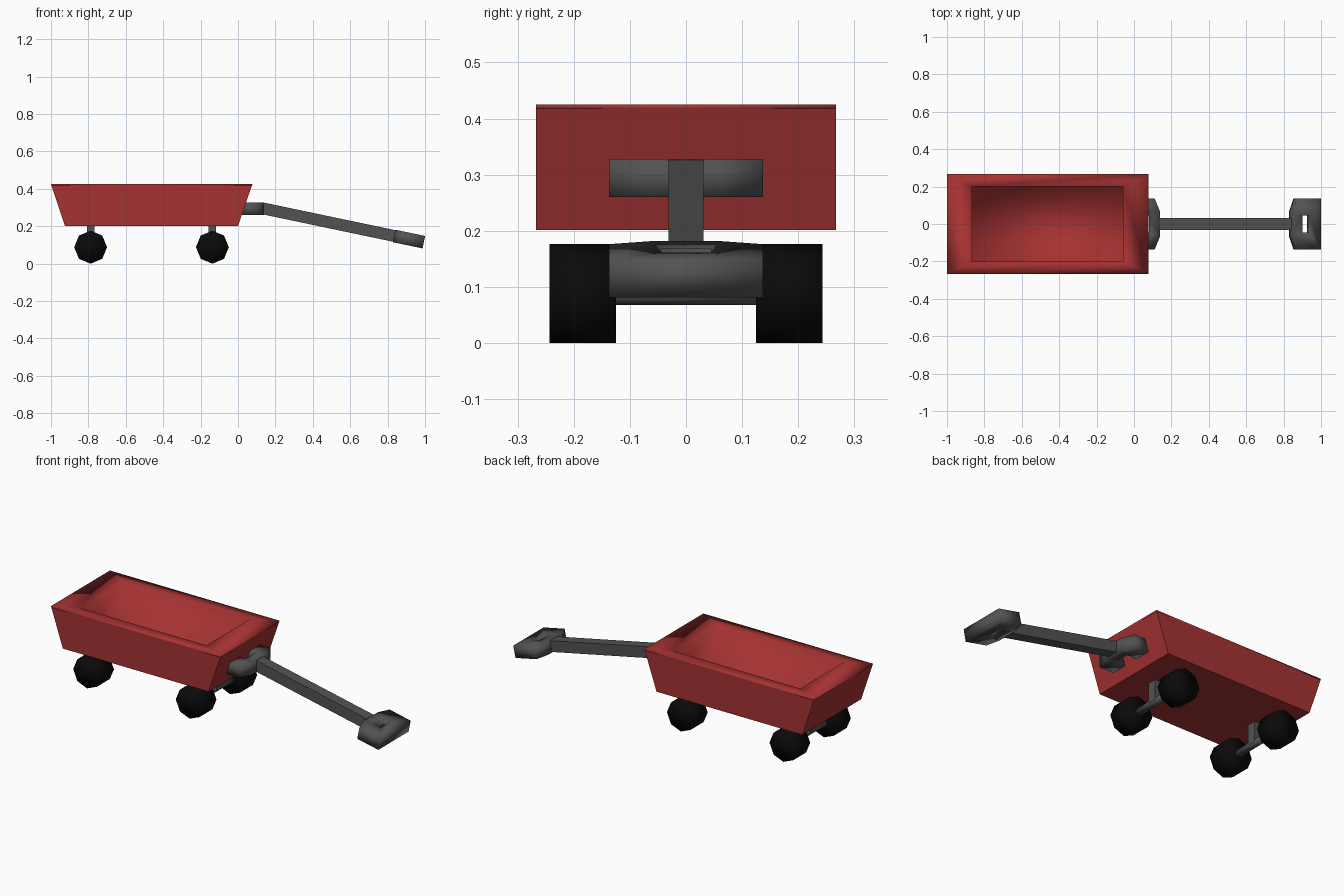
import bpy, bmesh, math
from mathutils import Vector

if "Cube" in bpy.data.objects:
    bpy.data.objects.remove(bpy.data.objects["Cube"])

def material(name, rgb):
    m = bpy.data.materials.new(name)
    m.diffuse_color = (*rgb, 1)
    m.use_nodes = True
    m.node_tree.nodes["Principled BSDF"].inputs["Base Color"].default_value = m.diffuse_color
    return m

RED = material("red paint", (0.38, 0.032, 0.032))
GREY = material("grey metal", (0.085, 0.085, 0.085))
BLACK = material("black rubber", (0.003, 0.003, 0.003))
TILT = math.atan2(0.148, 0.705)   # downward slope of the pull handle


def smooth(ob, degrees):
    bpy.ops.object.select_all(action='DESELECT')
    ob.select_set(True)
    bpy.context.view_layer.objects.active = ob
    bpy.ops.object.shade_smooth_by_angle(angle=math.radians(degrees))


def box(name, loc, size, mat, tilt=0):
    bpy.ops.mesh.primitive_cube_add(size=1, location=loc, rotation=(0, tilt, 0))
    ob = bpy.context.object
    ob.name = name
    ob.scale = size
    ob.data.materials.append(mat)
    return ob


def cylinder(name, loc, radius, depth, sides, mat):
    bpy.ops.mesh.primitive_cylinder_add(vertices=sides, radius=radius, depth=depth,
                                        location=loc, rotation=(math.pi / 2, 0, 0))
    ob = bpy.context.object
    ob.name = name
    ob.data.materials.append(mat)
    smooth(ob, 100)
    return ob


def plate(name, loops, thickness, loc, tilt=0):
    """Flat outline (with optional holes) extruded to a solid plate."""
    cu = bpy.data.curves.new(name, 'CURVE')
    cu.dimensions, cu.fill_mode, cu.extrude = '2D', 'BOTH', thickness / 2
    for pts in loops:
        s = cu.splines.new('POLY')
        s.points.add(len(pts) - 1)
        for p, (x, y) in zip(s.points, pts):
            p.co = (x, y, 0, 1)
        s.use_cyclic_u = True
    cu.materials.append(GREY)
    ob = bpy.data.objects.new(name, cu)
    bpy.context.collection.objects.link(ob)
    ob.location, ob.rotation_euler = loc, (0, tilt, 0)
    bpy.ops.object.select_all(action='DESELECT')
    ob.select_set(True)
    bpy.context.view_layer.objects.active = ob
    bpy.ops.object.convert(target='MESH')
    ob = bpy.context.object
    bm = bmesh.new()
    bm.from_mesh(ob.data)
    bmesh.ops.remove_doubles(bm, verts=bm.verts, dist=1e-4)
    bmesh.ops.recalc_face_normals(bm, faces=bm.faces)
    bm.to_mesh(ob.data)
    bm.free()
    smooth(ob, 100)
    return ob


# Tub: stacked rectangular rings from underside, over the wide rim, down to the floor
rings = [(-0.925, 0.0, 0.267, 0.201), (-0.998, 0.0745, 0.267, 0.418), (-1.0, 0.077, 0.267, 0.425),
         (-0.865, -0.06, 0.2, 0.425), (-0.865, -0.06, 0.2, 0.22)]
bm = bmesh.new()
loops = [[bm.verts.new(p) for p in ((a, -w, z), (b, -w, z), (b, w, z), (a, w, z))]
         for a, b, w, z in rings]
for lo, hi in zip(loops, loops[1:]):
    for i in range(4):
        j = (i + 1) % 4
        bm.faces.new((lo[i], lo[j], hi[j], hi[i]))
bm.faces.new(loops[0][::-1])
bm.faces.new(loops[-1])
bmesh.ops.recalc_face_normals(bm, faces=bm.faces)
# Soft rim and inside, crisp outer walls
for f in bm.faces:
    f.smooth = True
crisp = set(loops[0] + loops[1])
for e in bm.edges:
    e.smooth = not (e.verts[0] in crisp and e.verts[1] in crisp)
me = bpy.data.meshes.new("tub")
bm.to_mesh(me)
bm.free()
me.materials.append(RED)
bpy.context.collection.objects.link(bpy.data.objects.new("tub", me))

# Wheels, axles and posts
for label, x in (("rear", -0.788), ("front", -0.137)):
    for side, s in (("right", -1), ("left", 1)):
        cylinder(f"{label}_{side}_wheel", (x, s * 0.184, 0.088), 0.088, 0.118, 8, BLACK)
    cylinder(f"{label}_axle", (x, 0, 0.088), 0.02, 0.26, 8, GREY)
    box(f"{label}_post", (x, 0, 0.147), (0.04, 0.05, 0.125), GREY)

# Forked bracket fixed to the tub
plate("handle_bracket",
      [[(0.02, -0.137), (0.11, -0.137), (0.14, -0.065), (0.14, 0.065), (0.11, 0.137),
        (0.02, 0.137), (0.02, 0.045), (0.08, 0.045), (0.08, -0.045), (0.02, -0.045)]],
      0.068, (0, 0, 0.294))

# Sloping pull rod and its grip with a finger hole
start, end = Vector((0.13, 0, 0.296)), Vector((0.84, 0, 0.147))
box("pull_rod", (start + end) / 2, ((end - start).length, 0.062, 0.063), GREY, TILT)
plate("handle_grip",
      [[(0, -0.065), (0.025, -0.137), (0.162, -0.137), (0.162, 0.137), (0.025, 0.137), (0, 0.065)],
       [(0.06, -0.045), (0.06, 0.045), (0.098, 0.045), (0.098, -0.045)]],
      0.068, (0.835, 0, 0.148), TILT)
